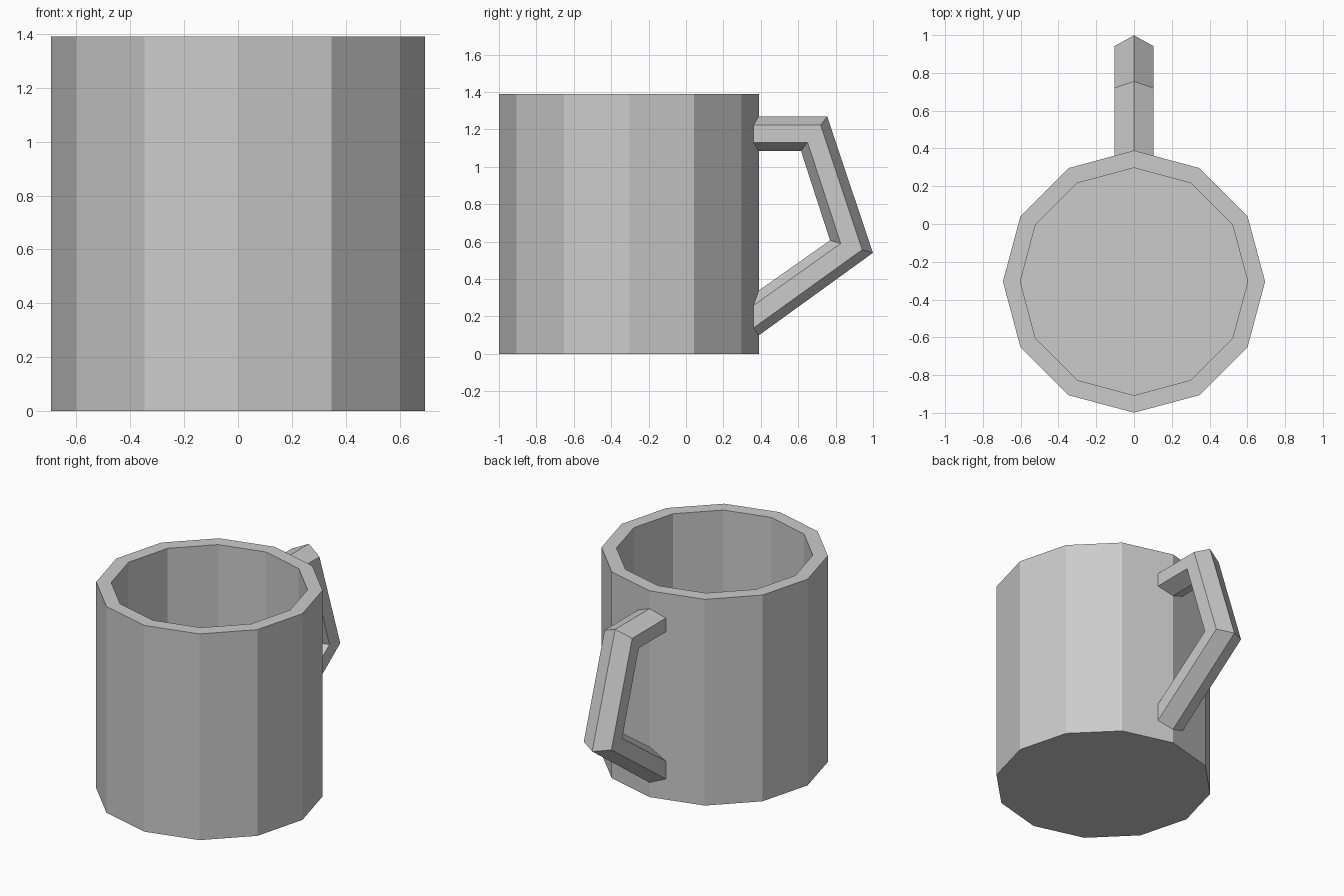
import bpy, bmesh
from math import sin, cos, pi

if "Cube" in bpy.data.objects:
    bpy.data.objects.remove(bpy.data.objects["Cube"])

SIDES = 12
CENTRE_Y = -0.305
HEIGHT = 1.39


def make_object(name, rings):
    """Skin a list of equal-length vertex rings and cap both ends."""
    bm = bmesh.new()
    loops = [[bm.verts.new(p) for p in ring] for ring in rings]
    n = len(loops[0])
    for a, b in zip(loops, loops[1:]):
        for i in range(n):
            j = (i + 1) % n
            bm.faces.new((a[i], a[j], b[j], b[i]))
    bm.faces.new(loops[0])
    bm.faces.new(loops[-1])
    bmesh.ops.recalc_face_normals(bm, faces=bm.faces)
    mesh = bpy.data.meshes.new(name)
    bm.to_mesh(mesh)
    bm.free()
    obj = bpy.data.objects.new(name, mesh)
    bpy.context.collection.objects.link(obj)
    return obj


def cup_ring(radius, z):
    return [(radius * cos(2 * pi * i / SIDES),
             CENTRE_Y + radius * sin(2 * pi * i / SIDES), z)
            for i in range(SIDES)]


def handle_ring(outer, inner, half_width=0.103):
    """Hexagonal section between an outer and an inner ridge point (y, z)."""
    section = [(0, 1), (1, 0.5), (1, -0.5), (0, -1), (-1, -0.5), (-1, 0.5)]
    cy, cz = (outer[0] + inner[0]) / 2, (outer[1] + inner[1]) / 2
    dy, dz = (outer[0] - inner[0]) / 2, (outer[1] - inner[1]) / 2
    return [(sx * half_width, cy + t * dy, cz + t * dz) for sx, t in section]


# Cup: outer wall, flat rim, inner wall and floor
make_object("cup_body", [cup_ring(0.694, 0), cup_ring(0.694, HEIGHT),
                         cup_ring(0.602, HEIGHT), cup_ring(0.602, 0.09)])

# Handle: mitred hexagonal bar, ends buried in the cup wall
make_object("handle", [handle_ring(o, i) for o, i in (
    ((0.345, 1.27), (0.345, 1.085)),
    ((0.755, 1.27), (0.615, 1.085)),
    ((0.999, 0.54), (0.77, 0.607)),
    ((0.345, 0.067), (0.345, 0.308)),
)])
